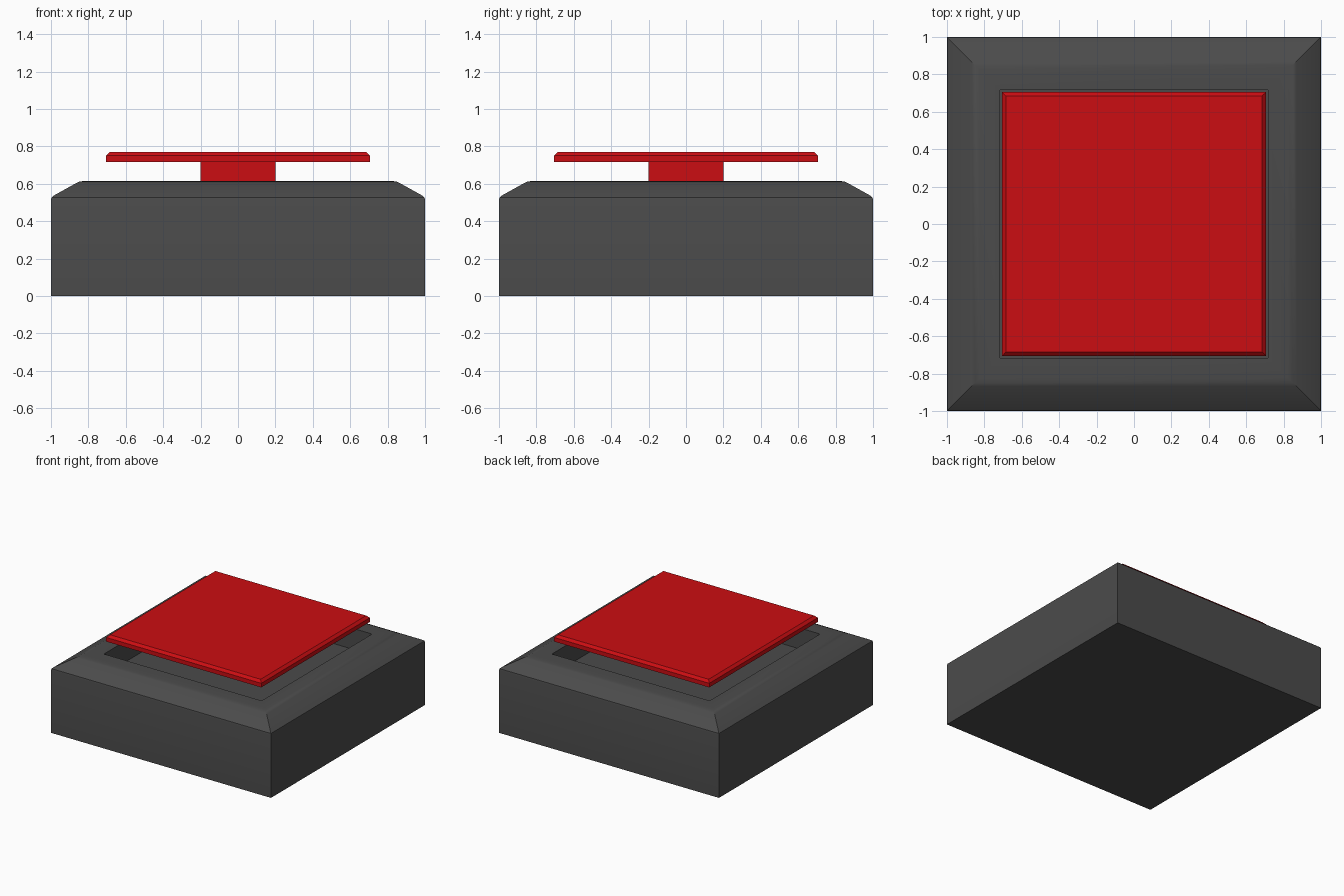
import bpy, bmesh, math

if "Cube" in bpy.data.objects:
    bpy.data.objects.remove(bpy.data.objects["Cube"])


def material(name, color):
    m = bpy.data.materials.new(name)
    m.diffuse_color = (*color, 1)
    m.use_nodes = True
    m.node_tree.nodes["Principled BSDF"].inputs["Base Color"].default_value = m.diffuse_color
    return m


def square_loft(name, profile, mat, smooth=False):
    """Stack square rings (half width, z) and cap both ends."""
    bm = bmesh.new()
    rings = [[bm.verts.new((sx * h, sy * h, z))
              for sx, sy in ((-1, -1), (1, -1), (1, 1), (-1, 1))]
             for h, z in profile]
    for a, b in zip(rings, rings[1:]):
        for i in range(4):
            j = (i + 1) % 4
            bm.faces.new((a[i], a[j], b[j], b[i]))
    bm.faces.new(rings[0][::-1])
    bm.faces.new(rings[-1])
    bmesh.ops.recalc_face_normals(bm, faces=bm.faces[:])
    me = bpy.data.meshes.new(name)
    bm.to_mesh(me)
    bm.free()
    ob = bpy.data.objects.new(name, me)
    bpy.context.collection.objects.link(ob)
    me.materials.append(mat)
    if smooth:
        bpy.ops.object.select_all(action='DESELECT')
        ob.select_set(True)
        bpy.context.view_layer.objects.active = ob
        bpy.ops.object.shade_smooth_by_angle(angle=math.radians(30))
    return ob


red = material("red", (0.6, 0.004, 0.006))
dark = material("dark_grey", (0.07, 0.07, 0.07))

# Housing: straight sides, softened sloping shoulder, recessed square well
square_loft("housing", [
    (1.0, 0), (1.0, 0.515), (0.997, 0.527), (0.985, 0.537),
    (0.868, 0.602), (0.85, 0.611), (0.825, 0.615),
    (0.717, 0.615), (0.717, 0.443)], dark, smooth=True)

# Square stem rising from the well floor
square_loft("stem", [(0.2, 0.443), (0.2, 0.716)], red)

# Push plate with chamfered top edge
square_loft("push_plate", [
    (0.705, 0.716), (0.705, 0.75), (0.685, 0.77)], red)
